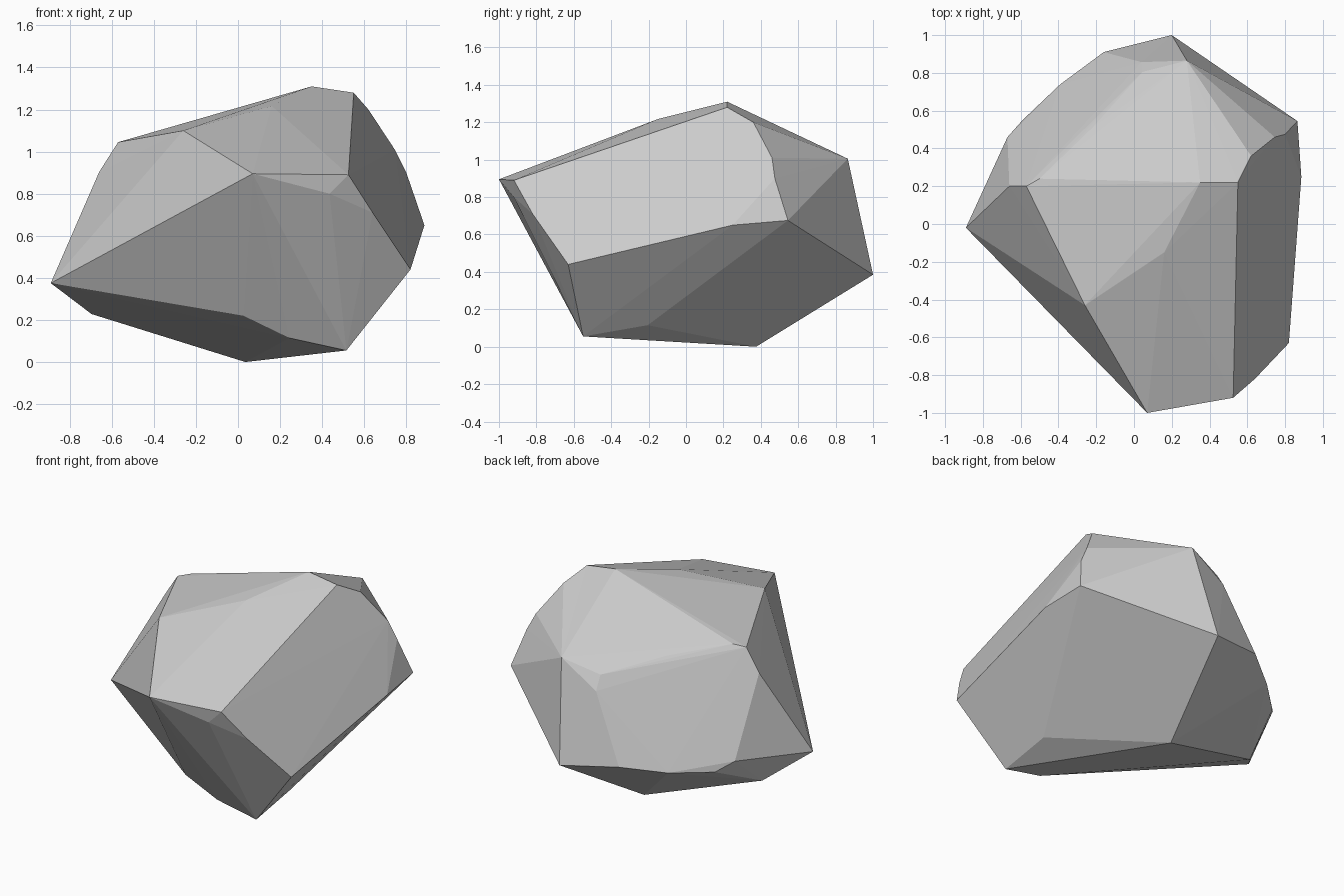
import bpy
import bmesh

# Remove the default cube only
default_cube = bpy.data.objects.get("Cube")
if default_cube:
    bpy.data.objects.remove(default_cube, do_unlink=True)


def make_material(name, color):
    """One flat colour, visible in the viewport and in a render."""
    material = bpy.data.materials.new(name)
    material.use_nodes = True
    material.diffuse_color = color
    shader = material.node_tree.nodes["Principled BSDF"]
    shader.inputs["Base Color"].default_value = color
    shader.inputs["Roughness"].default_value = 0.9
    return material


def make_boulder(name, corner_groups, material):
    """Wrap a tight convex skin round the chipped corners of the stone."""
    bm = bmesh.new()
    for corners in corner_groups:
        for corner in corners:
            bm.verts.new(corner)
    hull = bmesh.ops.convex_hull(bm, input=bm.verts[:])
    leftovers = {item for item in hull["geom_interior"] + hull["geom_unused"]
                 if isinstance(item, bmesh.types.BMVert) and item.is_valid}
    bmesh.ops.delete(bm, geom=list(leftovers), context="VERTS")
    bmesh.ops.recalc_face_normals(bm, faces=bm.faces[:])

    mesh = bpy.data.meshes.new(name)
    bm.to_mesh(mesh)
    bm.free()
    mesh.materials.append(material)
    mesh.shade_flat()
    boulder = bpy.data.objects.new(name, mesh)
    bpy.context.collection.objects.link(boulder)
    return boulder


# Crest of the stone
crest = [(.35, .22, 1.31), (.55, .22, 1.28), (.16, -.15, 1.217),
         (-.26, -.43, 1.1), (-.57, .2, 1.045), (-.5, .24, 1.063)]

# Blunt front nose
nose = [(.07, -1, .895), (.525, -.92, .89), (.435, -.92, .8),
        (.64, -.82, .71), (.82, -.63, .44)]

# Rim of the large split face on the left side
split_rim = [(.62, .36, 1.2), (.745, .46, 1.01), (.8, .475, .9),
             (.865, .545, .675), (.886, .25, .65)]

# Chipped back
back_chips = [(.28, .865, 1.005), (.2, 1, .385), (.045, .805, .935),
              (.04, .857, .85), (-.22, .51, 1.015), (-.16, .91, .434),
              (-.39, .74, .393), (-.59, .55, .38), (-.67, .46, .437)]

# Pointed right end
right_point = [(-.89, -.02, .375), (-.66, .2, .903), (-.696, .22, .228)]

# Underside resting on the ground
underside = [(.035, .375, 0), (.515, -.55, .055), (.516, -.205, .115),
             (.245, -.56, .114), (.026, -.57, .22)]

stone_grey = make_material("stone grey", (.6, .6, .6, 1))
make_boulder("boulder",
             [crest, nose, split_rim, back_chips, right_point, underside],
             stone_grey)
